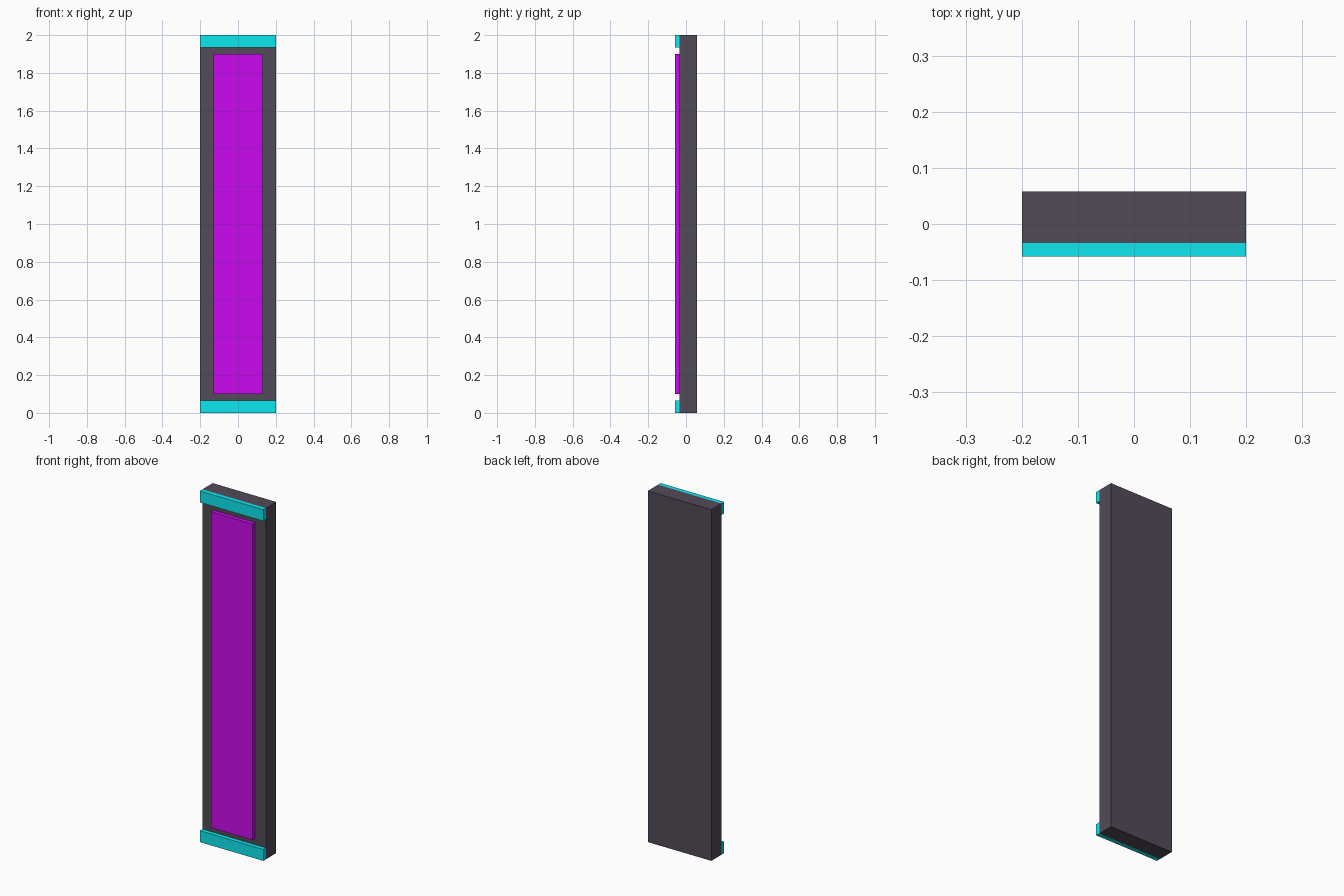
import bpy

if "Cube" in bpy.data.objects:
    bpy.data.objects.remove(bpy.data.objects["Cube"])


def material(name, rgb):
    mat = bpy.data.materials.new(name)
    mat.diffuse_color = (*rgb, 1)
    mat.use_nodes = True
    mat.node_tree.nodes["Principled BSDF"].inputs["Base Color"].default_value = mat.diffuse_color
    return mat


def box(name, x, y, z, mat):
    """Box spanning the given (min, max) range on each axis."""
    spans = (x, y, z)
    bpy.ops.mesh.primitive_cube_add(size=1, location=[(a + b) / 2 for a, b in spans])
    obj = bpy.context.object
    obj.name = name
    obj.scale = [b - a for a, b in spans]
    bpy.ops.object.transform_apply(location=False, rotation=False, scale=True)
    obj.data.materials.append(mat)
    return obj


HALF_WIDTH, HEIGHT = 0.20, 2.0
FRONT, FACE, BACK = -0.058, -0.034, 0.058
TRIM = 0.065

dark = material("dark_grey", (0.086, 0.069, 0.098))
cyan = material("cyan", (0.004, 0.80, 0.87))
magenta = material("magenta", (0.60, 0.003, 0.86))

# Main slab
box("body", (-HALF_WIDTH, HALF_WIDTH), (FACE, BACK), (0, HEIGHT), dark)

# Raised panel on the front face
box("front_panel", (-0.131, 0.131), (FRONT, FACE), (0.10, HEIGHT - 0.10), magenta)

# Trim strips across the bottom and top of the front face
for name, z in (("bottom_trim", 0), ("top_trim", HEIGHT - TRIM)):
    box(name, (-HALF_WIDTH, HALF_WIDTH), (FRONT, FACE), (z, z + TRIM), cyan)
